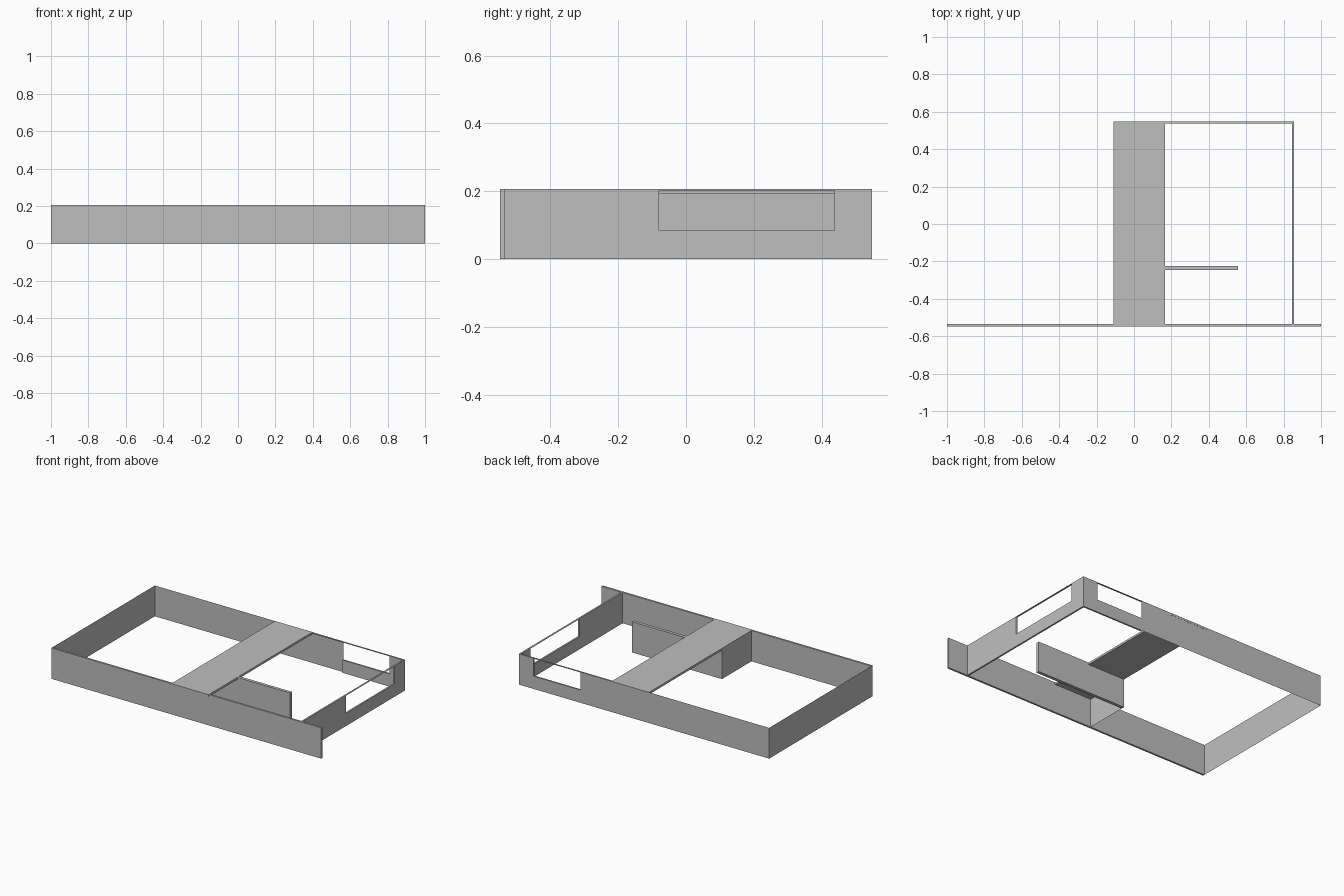
import bpy
import bmesh
from mathutils import Vector

cube = bpy.data.objects.get("Cube")
if cube:
    bpy.data.objects.remove(cube, do_unlink=True)

# One plain grey for everything
grey = bpy.data.materials.new("plain_grey")
grey.use_nodes = True
colour = (0.52, 0.52, 0.52, 1.0)
grey.diffuse_color = colour
grey.node_tree.nodes["Principled BSDF"].inputs["Base Color"].default_value = colour


def slab(name, outline, depth=None):
    """Flat outline, extruded by a depth vector when one is given."""
    bm = bmesh.new()
    face = bm.faces.new([bm.verts.new(p) for p in outline])
    if depth:
        out = bmesh.ops.extrude_face_region(bm, geom=[face], use_keep_orig=True)
        moved = [g for g in out["geom"] if isinstance(g, bmesh.types.BMVert)]
        bmesh.ops.translate(bm, verts=moved, vec=Vector(depth))
        bmesh.ops.recalc_face_normals(bm, faces=bm.faces)
    mesh = bpy.data.meshes.new(name)
    bm.to_mesh(mesh)
    bm.free()
    mesh.materials.append(grey)
    obj = bpy.data.objects.new(name, mesh)
    bpy.context.collection.objects.link(obj)
    return obj


def box(name, x0, x1, y0, y1, z0, z1):
    base = [(x0, y0, z0), (x1, y0, z0), (x1, y1, z0), (x0, y1, z0)]
    return slab(name, base, (0, 0, z1 - z0))


TOP = 0.206      # overall height
RAIL = 0.203     # underside of the thin top rails
SILL = 0.085     # bottom of the window openings
Y = 0.548        # half depth
XR = 0.855       # outer face of the right-hand wall
T = 0.011        # wall thickness

# Front wall, running past the corner
box("front_wall", -1, 1, -Y, -Y + T + 0.002, 0, TOP)

# Side wall with a notch for the window, closed by a thin rail
notched = [(-Y, 0), (Y, 0), (Y, RAIL), (0.438, RAIL), (0.438, SILL),
           (-0.079, SILL), (-0.079, RAIL), (-Y, RAIL)]
slab("left_side_wall", [(XR - T, y, z) for y, z in notched], (T, 0, 0))
box("left_side_rail", XR - T, XR, -Y, Y, RAIL, TOP)

# Back wall beside the window, with a rail that runs on under the plank
stepped = [(0.40, 0), (XR, 0), (XR, RAIL), (0.745, RAIL), (0.745, SILL), (0.40, SILL)]
slab("back_window_wall", [(x, Y - T, z) for x, z in stepped], (0, T, 0))
box("back_rail", 0.083, XR, Y - T, Y, RAIL, TOP - 0.0005)

# Paper-thin sheets: rest of the back, far side and short return wall
slab("back_sheet", [(0.40, Y, 0), (-1, Y, 0), (-1, Y, TOP), (0.40, Y, TOP)])
slab("right_side_sheet", [(-1, Y, 0), (-1, -Y, 0), (-1, -Y, TOP), (-1, Y, TOP)])
slab("return_sheet", [(-0.11, -0.225, 0), (-0.11, -Y, 0),
                      (-0.11, -Y, TOP - 0.001), (-0.11, -0.225, TOP - 0.001)])

# Inner partition and the plank that bridges front to back
box("partition", -0.11, 0.557, -0.245, -0.224, 0, TOP - 0.0005)
box("bridge_plank", -0.11, 0.167, -Y - 0.001, Y + 0.001, 0.192, TOP)
